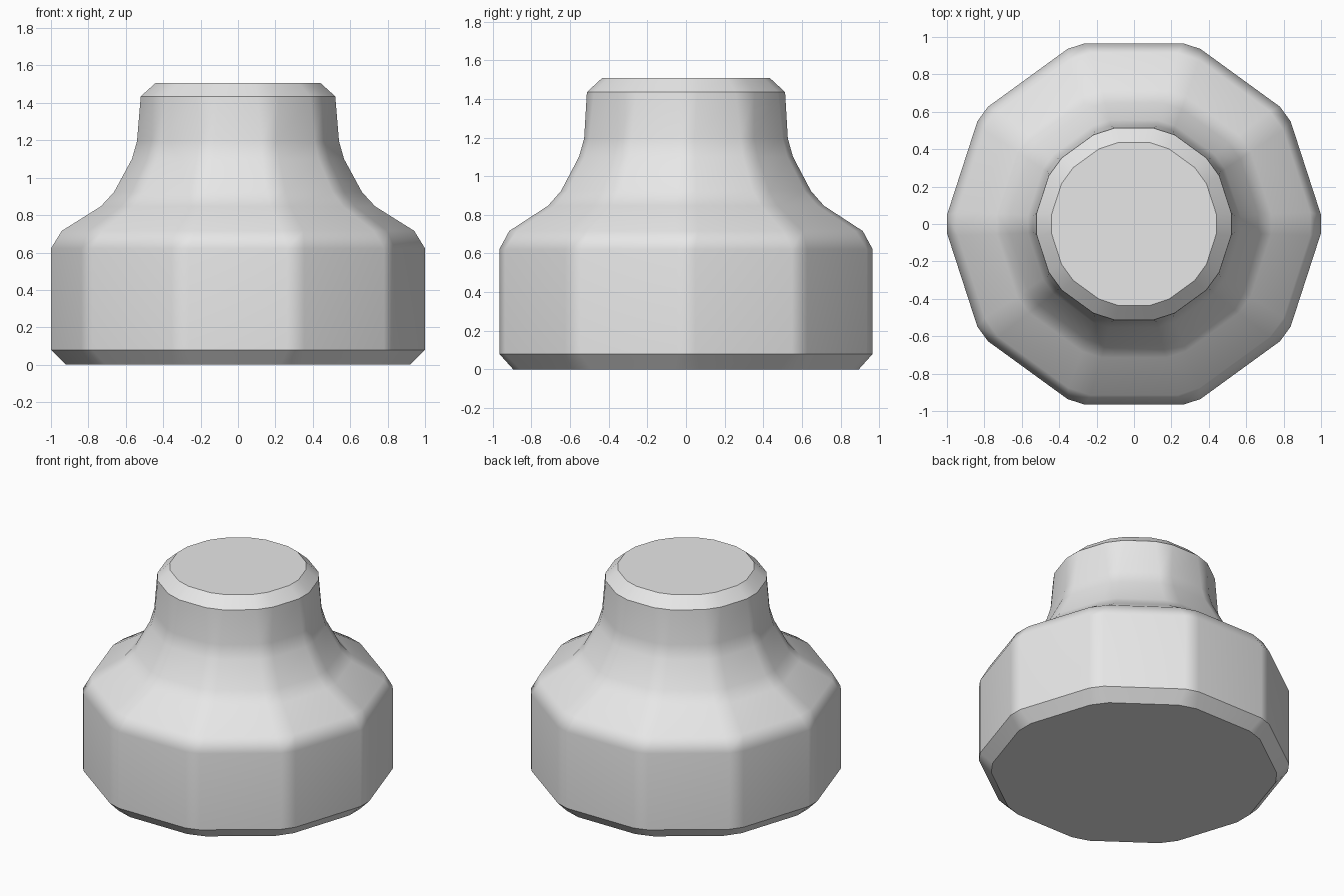
import bpy
import bmesh
from math import radians, cos, tan, sin, pi

cube = bpy.data.objects.get("Cube")
if cube:
    bpy.data.objects.remove(cube, do_unlink=True)

SIDES = 10
STEP = 2 * pi / SIDES

# Profile: height, distance to the flat sides, distance to the cut corners
PROFILE = [
    (0.0, 0.894, 0.92),
    (0.08, 0.966, 1.0),
    (0.622, 0.966, 1.0),
    (0.716, 0.915, 0.942),
    (0.847, 0.714, 0.733),
    (0.923, 0.647, 0.663),
    (1.1, 0.554, 0.567),
    (1.195, 0.527, 0.54),
    (1.435, 0.513, 0.52),
    (1.507, 0.435, 0.44),
]


def ring(bm, z, flat, corner):
    """Decagon loop with a small cut across every corner."""
    half_cut = (flat / cos(STEP / 2) - corner) / tan(STEP / 2)
    verts = []
    for i in range(SIDES):
        c, s = cos(i * STEP), sin(i * STEP)
        for t in (-half_cut, half_cut):
            verts.append(bm.verts.new((corner * c - t * s, corner * s + t * c, z)))
    return verts


# Stepped knob body, lofted through the profile and capped
bm = bmesh.new()
rings = [ring(bm, *p) for p in PROFILE]
count = SIDES * 2
for low, high in zip(rings, rings[1:]):
    for i in range(count):
        j = (i + 1) % count
        bm.faces.new((low[i], low[j], high[j], high[i]))
bm.faces.new(rings[0][::-1])
bm.faces.new(rings[-1])
mesh = bpy.data.meshes.new("knob_body")
bm.to_mesh(mesh)
bm.free()
body = bpy.data.objects.new("knob_body", mesh)
bpy.context.collection.objects.link(body)

# Plain grey finish
grey = bpy.data.materials.new("light_grey")
grey.use_nodes = True
colour = (0.8, 0.8, 0.8, 1)
grey.diffuse_color = colour
grey.node_tree.nodes["Principled BSDF"].inputs["Base Color"].default_value = colour
mesh.materials.append(grey)

# Soft facets with crisp chamfer rims
bpy.ops.object.select_all(action="DESELECT")
body.select_set(True)
bpy.context.view_layer.objects.active = body
bpy.ops.object.shade_smooth_by_angle(angle=radians(38))
weighted = body.modifiers.new("flat_facets", "WEIGHTED_NORMAL")
weighted.keep_sharp = True
